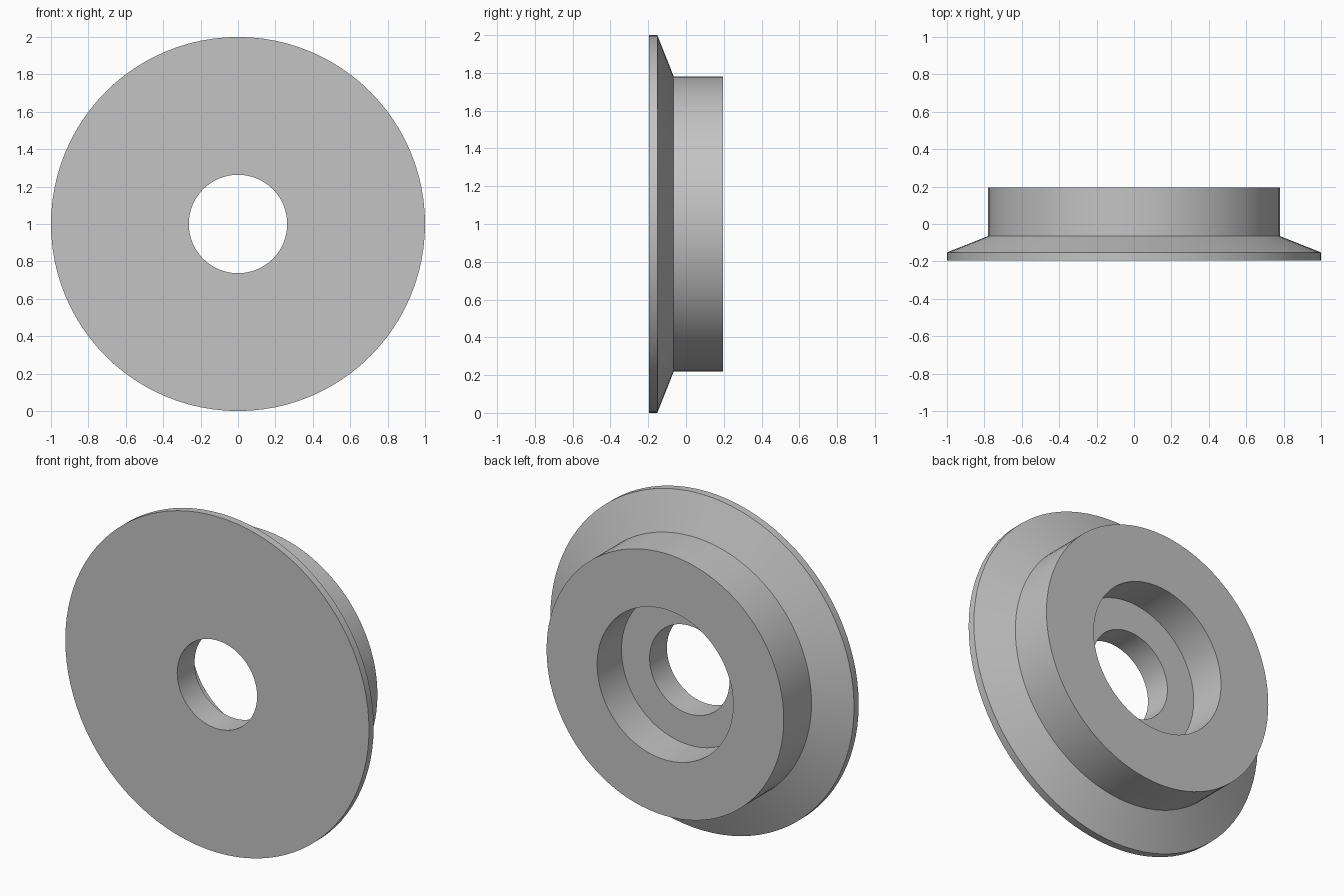
import bpy, bmesh, math
from mathutils import Vector

cube = bpy.data.objects.get("Cube")
if cube:
    bpy.data.objects.remove(cube, do_unlink=True)

SIDES = 96

# Plain grey metal
grey = bpy.data.materials.new("grey_metal")
grey.use_nodes = True
colour = (0.55, 0.55, 0.55, 1)
grey.diffuse_color = colour
grey.node_tree.nodes["Principled BSDF"].inputs["Base Color"].default_value = colour

# Closed cross-section as (radius, y): flange, cone, hub, counterbore, through hole
profile = [
    (0.263, -0.196), (1.0, -0.196), (1.0, -0.152), (0.781, -0.065),
    (0.781, 0.196), (0.448, 0.196), (0.448, -0.033), (0.263, -0.033),
]

# Sweep the section around the horizontal axle
bm = bmesh.new()
verts = [bm.verts.new((0, y, r)) for r, y in profile]
edges = [bm.edges.new((a, b)) for a, b in zip(verts, verts[1:] + verts[:1])]
bmesh.ops.spin(bm, geom=verts + edges, cent=(0, 0, 0), axis=(0, 1, 0),
               angle=math.tau, steps=SIDES, use_merge=True)
bmesh.ops.remove_doubles(bm, verts=bm.verts[:], dist=1e-5)
bmesh.ops.recalc_face_normals(bm, faces=bm.faces[:])
bmesh.ops.translate(bm, verts=bm.verts[:], vec=Vector((0, 0, 1)))

mesh = bpy.data.meshes.new("flanged_bushing")
bm.to_mesh(mesh)
bm.free()
mesh.materials.append(grey)
bushing = bpy.data.objects.new("flanged_bushing", mesh)
bpy.context.collection.objects.link(bushing)

# Smooth round walls, crisp rims
bpy.ops.object.select_all(action='DESELECT')
bushing.select_set(True)
bpy.context.view_layer.objects.active = bushing
bpy.ops.object.shade_smooth_by_angle(angle=math.radians(15))
